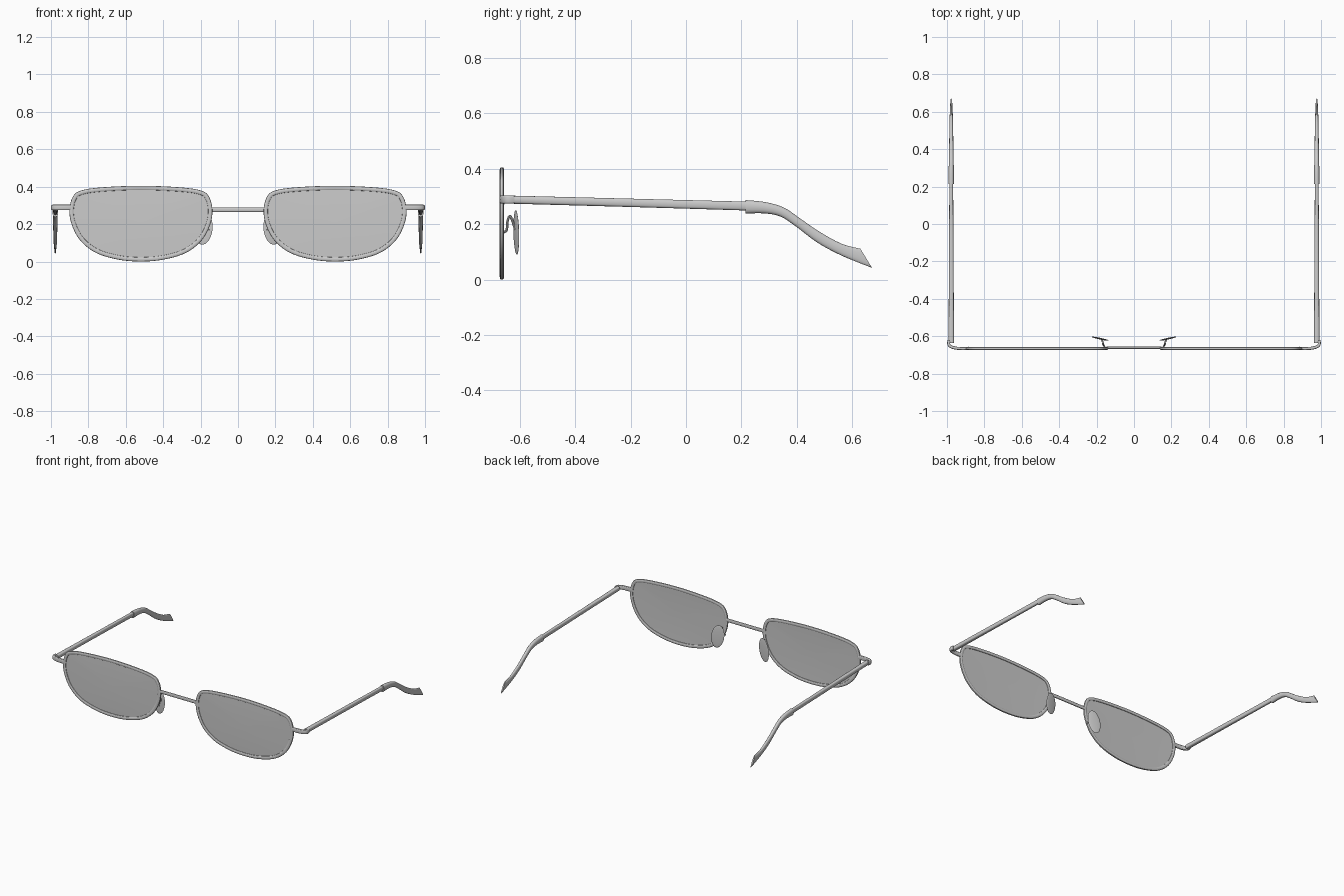
import bpy, bmesh, math
from mathutils import Vector, Matrix

if "Cube" in bpy.data.objects:
    bpy.data.objects.remove(bpy.data.objects["Cube"])

X, Y, Z = Vector((1, 0, 0)), Vector((0, 1, 0)), Vector((0, 0, 1))


def finish(name, bm, mirror=True, angle=40):
    bmesh.ops.recalc_face_normals(bm, faces=bm.faces)
    me = bpy.data.meshes.new(name)
    bm.to_mesh(me)
    bm.free()
    ob = bpy.data.objects.new(name, me)
    bpy.context.collection.objects.link(ob)
    bpy.ops.object.select_all(action='DESELECT')
    ob.select_set(True)
    bpy.context.view_layer.objects.active = ob
    bpy.ops.object.shade_smooth_by_angle(angle=math.radians(angle))
    if mirror:
        m = ob.modifiers.new("mirror", 'MIRROR')
        m.use_mirror_merge = False
    return ob


def loft(name, rings, closed=False, mirror=True):
    bm = bmesh.new()
    vs = [[bm.verts.new(p) for p in r] for r in rings]
    n = len(vs[0])
    for i in range(len(vs) if closed else len(vs) - 1):
        a, b = vs[i], vs[(i + 1) % len(vs)]
        for j in range(n):
            k = (j + 1) % n
            bm.faces.new((a[j], a[k], b[k], b[j]))
    if not closed:
        bm.faces.new(vs[0])
        bm.faces.new(vs[-1])
    return finish(name, bm, mirror)


def section(c, u, v, n=16, e=0.7):
    # superellipse ring with half axes u and v
    f = lambda t: math.copysign(abs(t) ** e, t)
    return [c + u * f(math.cos(2 * math.pi * i / n)) + v * f(math.sin(2 * math.pi * i / n))
            for i in range(n)]


def smooth(pts, steps, closed=False):
    # Catmull-Rom interpolation of tuples
    P = [Vector(p) for p in pts]
    n = len(P)
    get = (lambda i: P[i % n]) if closed else (lambda i: P[max(0, min(n - 1, i))])
    out = []
    for i in range(n if closed else n - 1):
        a, b, c, d = (get(i + k) for k in (-1, 0, 1, 2))
        for s in range(steps):
            t = s / steps
            out.append(0.5 * (2 * b + (c - a) * t + (2 * a - 5 * b + 4 * c - d) * t * t
                              + (3 * b - a - 3 * c + d) * t ** 3))
    return out if closed else out + [P[-1]]


def sweep(name, path, up, hu, hv, closed=False, mirror=True, e=0.7, n=16):
    # hu = half size along 'up', hv = half size across it
    rings, m = [], len(path)
    for i, p in enumerate(path):
        a = path[(i - 1) % m] if closed or i else p
        b = path[(i + 1) % m] if closed or i < m - 1 else p
        side = (b - a).cross(up).normalized()
        rings.append(section(p, up * hu, side * hv, n, e))
    return loft(name, rings, closed, mirror)


# lens outline, symmetric half profile around its own centre line
CX, CY = 0.519, -0.665
half = [(0, .405), (.2, .397), (.315, .381), (.362, .35), (.382, .28),
        (.371, .2), (.325, .113), (.24, .046), (.12, .010), (0, 0)]
full = half + [(-x, z) for x, z in half[-2:0:-1]]
outline = [Vector((CX + p[0], CY, p[1])) for p in smooth(full, 5, closed=True)]


def inset(path, d):
    # move a clockwise outline inwards by d
    m = len(path)
    return [p + Y.cross(path[(i + 1) % m] - path[i - 1]).normalized() * d
            for i, p in enumerate(path)]


# rims
sweep("rim", inset(outline, 0.0115), Y, 0.008, 0.0115, closed=True, n=12)

# lenses: slightly domed thin sheets
edge = inset(outline, 0.015)
mid = Vector((CX, CY, 0.205))


def lens_ring(s, y):
    return [mid + (p - mid) * s + Y * (y - 0.003 * (1 - s * s)) for p in edge]


scales = [0.05, 0.3, 0.55, 0.8, 1.0]
loft("lens", [lens_ring(s, -0.002) for s in scales] +
     [lens_ring(s, 0.002) for s in reversed(scales)])

# bridge
sweep("bridge", [Vector((x, -0.662, 0.277)) for x in (-.148, -.07, 0, .07, .148)],
      Z, 0.012, 0.006, mirror=False)

# end pieces wrapping round to the hinges
wrap = smooth([(.885, -.664, .289), (.915, -.666, .289), (.955, -.663, .289),
               (.982, -.654, .289), (.991, -.64, .289), (.988, -.622, .289)], 4)
sweep("end_piece", wrap, Z, 0.0145, 0.008, e=0.5)


def smooth_rows(rows, steps):
    a = smooth([r[:2] + (r[4],) for r in rows], steps)
    b = smooth([r[2:4] + (0,) for r in rows], steps)
    return [(p[0], p[1], q[0], q[1], p[2]) for p, q in zip(a, b)]


# temple arms: sections as top (y, z), bottom (y, z), half width
def arm(name, rows, steps, e):
    rings = []
    for yt, zt, yb, zb, w in smooth_rows(rows, steps):
        top, bot = Vector((.977, yt, zt)), Vector((.977, yb, zb))
        rings.append(section((top + bot) / 2, (top - bot) / 2, X * w, 16, e))
    loft(name, rings)


arm("temple", [(-.635, .303, -.635, .274, .0145), (-.2, .292, -.2, .262, .0125),
               (.23, .281, .23, .249, .010)], 2, 0.65)
arm("temple_tip", [(.214, .287, .214, .238, .015), (.29, .279, .28, .239, .014),
                   (.355, .259, .34, .228, .0125), (.41, .222, .395, .193, .0115),
                   (.48, .174, .475, .133, .0105), (.56, .130, .565, .085, .009),
                   (.63, .111, .672, .042, .005)], 4, 0.85)

# nose pad wires
wire = smooth([(.155, -.662, .17), (.162, -.648, .178), (.165, -.645, .208),
               (.166, -.637, .229), (.168, -.628, .215), (.172, -.617, .18)], 5)
sweep("pad_wire", wire, X, 0.005, 0.0045, e=1, n=8)

# nose pads
bm = bmesh.new()
bmesh.ops.create_uvsphere(bm, u_segments=24, v_segments=14, radius=1)
bmesh.ops.transform(bm, verts=bm.verts, matrix=Matrix.Translation((.181, -.613, .17))
                    @ Matrix.Rotation(math.radians(12), 4, 'Z')
                    @ Matrix.Rotation(math.radians(-10), 4, 'Y')
                    @ Matrix.Diagonal((.045, .0045, .081, 1)))
finish("nose_pad", bm, angle=60)
